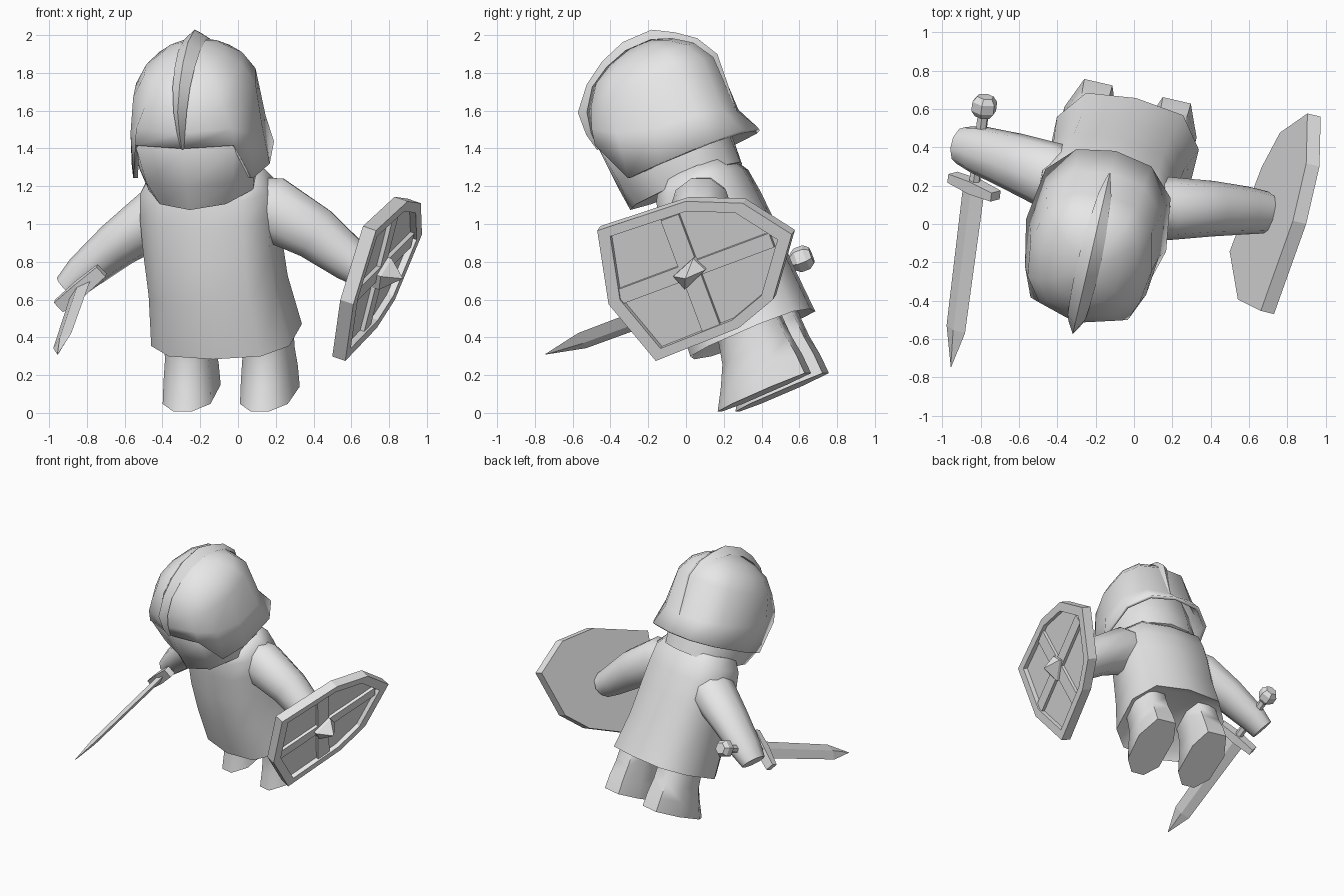
import bpy, bmesh, math
from mathutils import Vector, Matrix

if "Cube" in bpy.data.objects:
    bpy.data.objects.remove(bpy.data.objects["Cube"])

# One plain colour
grey = bpy.data.materials.new("plain_grey")
grey.diffuse_color = (0.8, 0.8, 0.8, 1)
grey.use_nodes = True
grey.node_tree.nodes["Principled BSDF"].inputs["Base Color"].default_value = grey.diffuse_color

# Leaning and slightly turned frame shared by body, head and legs
POSE = (Matrix.Translation((-0.035, 0.46, 0.12))
        @ Matrix.Rotation(math.radians(-13), 4, 'Z')
        @ Matrix.Rotation(math.radians(23), 4, 'X'))


def loft(name, rings, cap_start=True, cap_end=True, matrix=None, angle=55):
    """Skin a list of equal-length point rings."""
    bm = bmesh.new()
    loops = [[bm.verts.new(matrix @ Vector(p) if matrix else Vector(p)) for p in r]
             for r in rings]
    n = len(loops[0])
    for a, b in zip(loops, loops[1:]):
        for i in range(n):
            j = (i + 1) % n
            bm.faces.new((a[i], a[j], b[j], b[i]))
    if cap_start:
        bm.faces.new(loops[0][::-1])
    if cap_end:
        bm.faces.new(loops[-1])
    bmesh.ops.recalc_face_normals(bm, faces=bm.faces)
    me = bpy.data.meshes.new(name)
    bm.to_mesh(me)
    bm.free()
    me.materials.append(grey)
    ob = bpy.data.objects.new(name, me)
    bpy.context.collection.objects.link(ob)
    if angle:
        bpy.ops.object.select_all(action='DESELECT')
        ob.select_set(True)
        bpy.context.view_layer.objects.active = ob
        bpy.ops.object.shade_smooth_by_angle(angle=math.radians(angle))
    return ob


def mirrored(half, shift=0.0):
    """Close a half outline running from front centre to back centre."""
    left = [(-x, y, z) for x, y, z in half[-2:0:-1]]
    return [(x + shift, y, z) for x, y, z in list(half) + left]


# Tunic: ten-sided hem rising to the shoulders
HEM = [(0, -0.33), (0.25, -0.29), (0.375, -0.15), (0.38, 0.15), (0.26, 0.32), (0, 0.355)]


def tunic_ring(w, sx, sy, dy, shift):
    return mirrored([(x * sx, y * sy + dy, w) for x, y in HEM], shift)


loft("tunic", [
    tunic_ring(0.37, 0.80, 0.80, 0, 0),
    tunic_ring(0.318, 1.0, 1.0, 0, 0),
    tunic_ring(0.60, 0.92, 0.95, 0, -0.02),
    tunic_ring(0.84, 0.92, 0.88, 0.02, -0.035),
    tunic_ring(1.02, 0.93, 0.78, 0.04, -0.04),
    tunic_ring(1.15, 0.91, 0.70, 0.05, -0.04),
    tunic_ring(1.235, 0.76, 0.56, 0.05, -0.045)], matrix=POSE)

# Legs with flared feet
SOLE = [(0.05, -1), (0.13, -0.6), (0.145, 0.3), (0.075, 1),
        (-0.075, 1), (-0.13, 0.4), (-0.13, -0.6), (-0.05, -1)]
for side, name in ((-1, "left_leg"), (1, "right_leg")):
    rings = []
    for w, sx, front, back in ((-0.01, 1, -0.265, 0.255), (0.10, 0.97, -0.2, 0.25),
                               (0.21, 0.9, -0.145, 0.235), (0.32, 0.92, -0.12, 0.23),
                               (0.5, 0.95, -0.12, 0.23)):
        mid, half = (front + back) / 2, (back - front) / 2
        rings.append([(side * (0.21 + x * sx), mid + y * half, w) for x, y in SOLE])
    loft(name, rings, matrix=POSE, angle=65)

# Head filling the helmet opening
JAW = [(0, -0.35), (0.18, -0.27), (0.285, -0.07), (0.27, 0.15), (0.16, 0.27), (0, 0.30)]
CHEEK = [(0, -0.365), (0.265, -0.325), (0.32, -0.14), (0.29, 0.15), (0.16, 0.28), (0, 0.31)]
loft("head", [mirrored([(x, y, 1.185) for x, y in JAW], -0.045),
              mirrored([((a[0] + b[0]) / 2 + 0.012, (a[1] + b[1]) / 2, 1.32)
                        if a[0] else (0, -0.365 if a[1] < 0 else 0.30, 1.32)
                        for a, b in zip(JAW, CHEEK)], -0.045),
              mirrored([(x, y, 1.53) for x, y in CHEEK], -0.045),
              mirrored([(x * 0.8, y * 0.8, 1.70) for x, y in JAW], -0.045)], matrix=POSE)

# Helmet shell with open face
RIM = [(0, -0.38, 1.55), (0.27, -0.335, 1.55), (0.325, -0.225, 1.315), (0.375, -0.03, 1.315),
       (0.335, 0.27, 1.315), (0.20, 0.42, 1.315), (0, 0.46, 1.315)]
BROW = [(0, -0.38, 1.64), (0.26, -0.32, 1.64), (0.325, -0.19, 1.56), (0.345, 0.01, 1.50),
        (0.31, 0.24, 1.48), (0.185, 0.36, 1.46), (0, 0.385, 1.45)]
DOME = [(0, -0.355), (0.21, -0.29), (0.30, -0.16), (0.325, 0.03),
        (0.28, 0.24), (0.17, 0.36), (0, 0.385)]
rings = [RIM, BROW] + [[(x * s, 0.05 + (y - 0.05) * s, w) for x, y in DOME]
                       for w, s in ((1.75, 1), (1.86, 0.80), (1.925, 0.52), (1.965, 0.2))]
helmet = loft("helmet", [mirrored(r, -0.042) for r in rings], cap_start=False, matrix=POSE)
shell = helmet.modifiers.new("thickness", 'SOLIDIFY')
shell.thickness = 0.025
shell.offset = -1

# Helmet crest: tapering ridge that follows the shell's centre line
line = [Vector(r[0]) for r in rings] + [Vector(r[-1]) for r in rings[:0:-1]]
RISE = [0.012, 0.035, 0.06, 0.045, 0.05, 0.055, 0.055, 0.035, 0.03, 0.025, 0.005]
HALF = [0.008, 0.022, 0.036, 0.048, 0.055, 0.06, 0.06, 0.055, 0.045, 0.035, 0.006]
crest = []
for p, rise, h in zip(line, RISE, HALF):
    out = (p - Vector((0, 0.03, 1.6))).normalized()
    mid = Vector((-0.045, 0, 0)) + p
    crest.append([mid + out * 0.002 - Vector((h, 0, 0)), mid + out * rise,
                  mid + out * 0.002 + Vector((h, 0, 0))])
loft("helmet_crest", crest, matrix=POSE)


# Arms: tapered tubes along a short path
def arm(name, path):
    rings = []
    pts = [Vector(p[:3]) for p in path]
    for i, p in enumerate(path):
        t = (pts[min(i + 1, len(pts) - 1)] - pts[max(i - 1, 0)]).normalized()
        flat = t.cross(Vector((0, 0, 1))).normalized()
        up = flat.cross(t)
        rings.append([pts[i] + flat * p[3] * math.cos(k * math.tau / 10)
                      + up * p[4] * math.sin(k * math.tau / 10) for k in range(10)])
    loft(name, rings)


arm("left_arm", [(-0.26, 0.19, 1.10, 0.15, 0.13), (-0.44, 0.255, 1.03, 0.175, 0.155),
                 (-0.64, 0.33, 0.89, 0.15, 0.125), (-0.82, 0.39, 0.74, 0.125, 0.10),
                 (-0.90, 0.41, 0.66, 0.10, 0.08)])
arm("right_arm", [(-0.02, 0.10, 1.11, 0.13, 0.15), (0.18, 0.08, 1.08, 0.165, 0.18),
                  (0.41, 0.08, 0.95, 0.145, 0.15), (0.59, 0.07, 0.81, 0.125, 0.12),
                  (0.69, 0.06, 0.74, 0.11, 0.10)])

# Sword frame: columns are guard, thickness and blade directions
blade_dir = Vector((-0.12, -0.94, -0.35)).normalized()
guard_dir = Vector((0.23, -0.07, 0.20))
guard_dir = (guard_dir - blade_dir * guard_dir.dot(blade_dir)).normalized()
side_dir = blade_dir.cross(guard_dir)
SWORD = Matrix.Translation((-0.835, 0.195, 0.66)) @ Matrix(
    (guard_dir, side_dir, blade_dir)).transposed().to_4x4()


def ngon(n, rx, ry, z):
    return [(rx * math.cos(k * math.tau / n), ry * math.sin(k * math.tau / n), z)
            for k in range(n)]


loft("sword_blade", [ngon(4, w, t, z) for z, w, t in
                     ((0, 0.075, 0.022), (0.80, 0.066, 0.02), (1.01, 0.002, 0.002))],
     matrix=SWORD, angle=0)
loft("sword_guard", [[(x, -d, -h), (x, d, -h), (x, d, h), (x, -d, h)]
                     for x, d, h in ((-0.155, 0.035, 0.024), (0, 0.04, 0.034),
                                     (0.155, 0.035, 0.024))], matrix=SWORD, angle=0)
loft("sword_grip", [ngon(6, 0.03, 0.03, z) for z in (-0.42, 0)], matrix=SWORD)
loft("sword_pommel", [ngon(6, r, r, z) for z, r in
                      ((-0.505, 0.045), (-0.475, 0.068), (-0.425, 0.068), (-0.395, 0.045))],
     matrix=SWORD, angle=0)

# Shield: tilted plane addressed by its y and z
NORMAL = Vector((1, -0.243, -0.345)).normalized()


def on_shield(y, z, depth=0.0):
    return Vector((0.512 + 0.243 * y + 0.345 * z, y, z)) + NORMAL * depth


EDGE = [(-0.47, 0.965), (0, 1.12), (0.30, 1.11), (0.56, 0.945),
        (0.46, 0.60), (0.28, 0.45), (-0.16, 0.275), (-0.41, 0.575)]
MID = (0.02, 0.745)


def shield_ring(s, depth):
    return [on_shield(MID[0] + (y - MID[0]) * s, MID[1] + (z - MID[1]) * s, depth)
            for y, z in EDGE]


loft("shield", [shield_ring(1, -0.075), shield_ring(1, 0), shield_ring(0.86, 0),
                shield_ring(0.86, -0.035)], angle=0)


# Crossed bars on the shield face
def bar(name, a, b, half):
    d = (Vector(b) - Vector(a)).normalized() * half
    corners = [(a[0] - d.y, a[1] + d.x), (a[0] + d.y, a[1] - d.x),
               (b[0] + d.y, b[1] - d.x), (b[0] - d.y, b[1] + d.x)]
    loft(name, [[on_shield(y, z, h) for y, z in corners] for h in (-0.05, -0.012)], angle=0)


bar("shield_upright_bar", (-0.09, 1.03), (0.135, 0.43), 0.05)
bar("shield_cross_bar", (-0.38, 0.60), (0.45, 0.91), 0.04)

# Pointed boss
BOSS = [(-0.085, -0.02), (-0.025, -0.09), (0.085, 0.015), (0.02, 0.075)]
loft("shield_boss", [[on_shield(MID[0] + y * s, MID[1] + z * s, h) for y, z in BOSS]
                     for s, h in ((1, -0.03), (1, 0.01), (0.03, 0.105))], angle=0)
